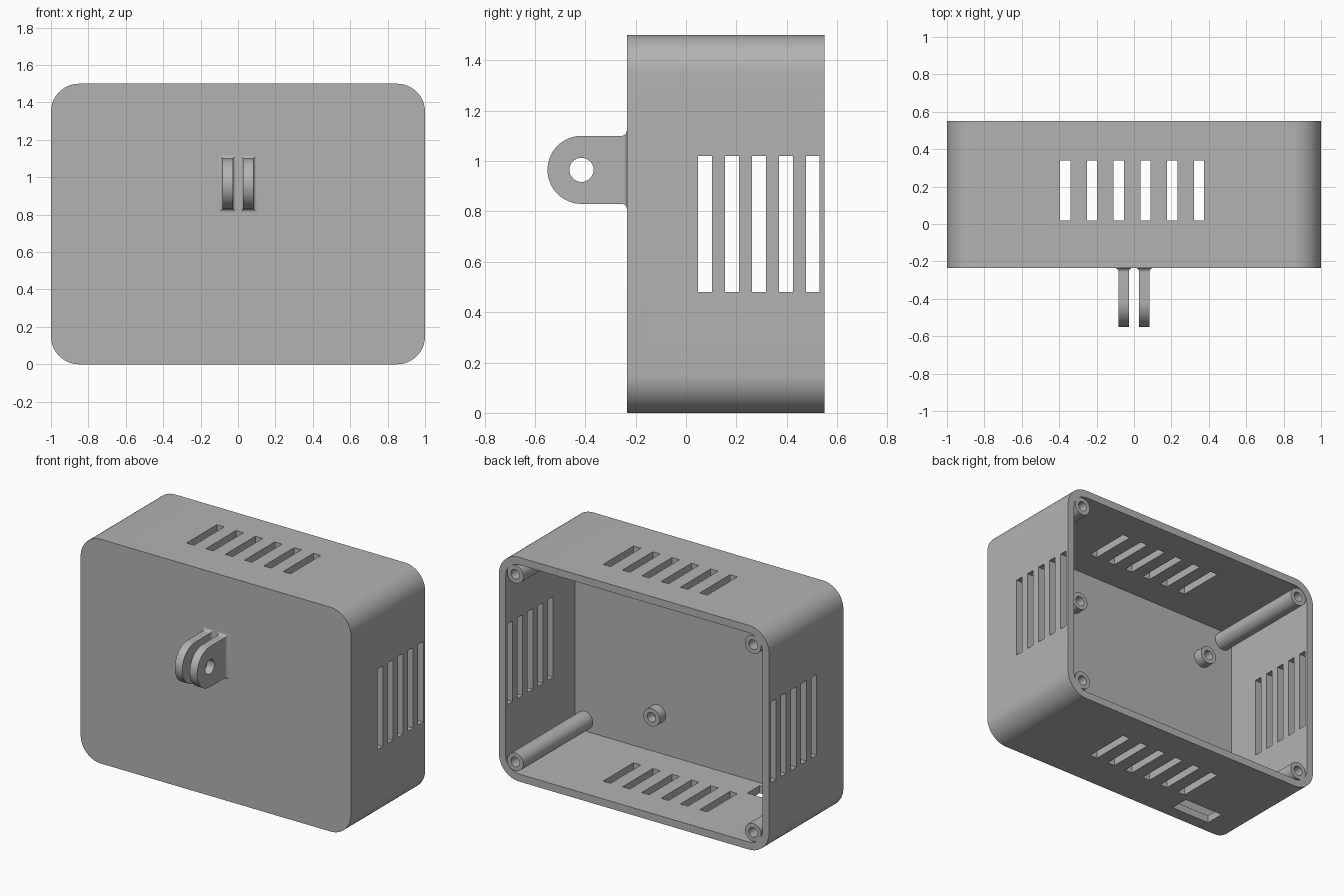
import bpy, bmesh
from math import sin, cos, pi, radians
from mathutils import Vector

if "Cube" in bpy.data.objects:
    bpy.data.objects.remove(bpy.data.objects["Cube"], do_unlink=True)

grey = bpy.data.materials.new("plastic_grey")
grey.use_nodes = True
COLOUR = (0.45, 0.45, 0.45, 1)
grey.diffuse_color = COLOUR
grey.node_tree.nodes["Principled BSDF"].inputs["Base Color"].default_value = COLOUR

FRONT, BACK, WALL = -0.235, 0.55, 0.05
FLOOR = FRONT + WALL
HEIGHT = 1.5


def make(name, bm):
    """Turn a bmesh into a grey object."""
    bmesh.ops.recalc_face_normals(bm, faces=bm.faces)
    mesh = bpy.data.meshes.new(name)
    bm.to_mesh(mesh)
    bm.free()
    mesh.materials.append(grey)
    obj = bpy.data.objects.new(name, mesh)
    bpy.context.collection.objects.link(obj)
    return obj


def loft(bm, rings, caps=True):
    """Skin a list of equal-length point rings."""
    rows = [[bm.verts.new(p) for p in ring] for ring in rings]
    n = len(rows[0])
    for a, b in zip(rows, rows[1:]):
        for i in range(n):
            j = (i + 1) % n
            bm.faces.new((a[i], a[j], b[j], b[i]))
    if caps:
        bm.faces.new(rows[0])
        bm.faces.new(rows[-1])
    return rows


def arc(cx, cz, r, start, end, steps):
    return [(cx + r * cos(radians(start + (end - start) * i / steps)),
             cz + r * sin(radians(start + (end - start) * i / steps)))
            for i in range(steps + 1)]


def rounded_block(name, inset, radius, y0, y1):
    """Rounded rectangle in x and z, extruded along y."""
    w, h = 1 - inset - radius, HEIGHT / 2 - inset - radius
    outline = []
    for k, (sx, sz) in enumerate([(1, 1), (-1, 1), (-1, -1), (1, -1)]):
        outline += arc(sx * w, HEIGHT / 2 + sz * h, radius, 90 * k, 90 * k + 90, 16)
    bm = bmesh.new()
    loft(bm, [[(x, y, z) for x, z in outline] for y in (y0, y1)])
    return make(name, bm)


def boxes(name, extents):
    """Several boxes, each given by its low and high corner."""
    bm = bmesh.new()
    for lo, hi in extents:
        (x0, y0, z0), (x1, y1, z1) = lo, hi
        loft(bm, [[(x0, y0, z), (x1, y0, z), (x1, y1, z), (x0, y1, z)] for z in (z0, z1)])
    return make(name, bm)


def cut(obj, cutter):
    cutter.hide_render = True
    mod = obj.modifiers.new("cut", "BOOLEAN")
    mod.operation, mod.solver, mod.object = "DIFFERENCE", "EXACT", cutter
    bpy.context.view_layer.objects.active = obj
    bpy.ops.object.modifier_apply(modifier=mod.name)
    bpy.data.objects.remove(cutter, do_unlink=True)


def smooth(obj):
    bpy.ops.object.select_all(action="DESELECT")
    obj.select_set(True)
    bpy.context.view_layer.objects.active = obj
    bpy.ops.object.shade_smooth_by_angle(angle=radians(30))


def tube(name, x, z, y0, y1, outer=0.06, inner=0.032):
    """Hollow screw post standing along y."""
    def ring(r, y):
        return [(px, y, pz) for px, pz in arc(x, z, r, 0, 360, 32)[:-1]]
    bm = bmesh.new()
    loft(bm, [ring(outer, y0), ring(outer, y1), ring(inner, y1), ring(inner, y0),
              ring(outer, y0)], caps=False)
    bmesh.ops.remove_doubles(bm, verts=bm.verts, dist=1e-5)
    smooth(make(name, bm))


# Open-backed case
case = rounded_block("case", 0, 0.15, FRONT, BACK)
cut(case, rounded_block("cavity", WALL, 0.10, FLOOR, BACK + 0.1))

# Vent slots through top and bottom, then through both sides
SLOT = 0.055
cut(case, boxes("top_slots", [((x, 0.02, -0.1), (x + SLOT, 0.34, HEIGHT + 0.1))
                              for x in (-0.395 + 0.143 * i for i in range(6))]))
cut(case, boxes("side_slots", [((-1.1, y, 0.48), (1.1, y + SLOT, 1.02))
                               for y in (0.048 + 0.107 * i for i in range(5))]))

# Cable opening in the bottom
cut(case, boxes("cable_opening", [((-0.73, -0.15, -0.1), (-0.44, -0.02, 0.1))]))
smooth(case)

# Corner screw posts and short board standoffs
for side, x in (("left", 0.88), ("right", -0.88)):
    for level, z in (("lower", 0.122), ("upper", HEIGHT - 0.122)):
        tube(f"{level}_{side}_screw_post", x, z, FLOOR - 0.01, BACK - 0.002)
for side, x in (("left", 0.34), ("right", -0.71)):
    for level, z in (("lower", 0.31), ("upper", 1.19)):
        tube(f"{level}_{side}_standoff", x, z, FLOOR - 0.01, FLOOR + 0.065)

# Two mounting lugs on the front, each with a pivot hole and flared foot
LUG_Y, LUG_Z, LUG_R, HALF = -0.415, 0.965, 0.135, 0.0275
for side, x in (("left", 0.055), ("right", -0.055)):
    outline = [(FRONT + 0.01, LUG_Z + LUG_R)] + arc(LUG_Y, LUG_Z, LUG_R, 90, 270, 32) \
        + [(FRONT + 0.01, LUG_Z - LUG_R)]
    bm = bmesh.new()
    loft(bm, [[(px, y, z) for y, z in outline] for px in (x - HALF, x + HALF)])
    lug = make(f"{side}_lug", bm)

    bm = bmesh.new()
    hole = arc(LUG_Y, LUG_Z, 0.048, 0, 360, 32)[:-1]
    loft(bm, [[(px, y, z) for y, z in hole] for px in (x - 0.1, x + 0.1)])
    cut(lug, make("pivot_hole", bm))
    smooth(lug)

    # Concave flare where the lug meets the case
    bm = bmesh.new()
    rings = []
    for i in range(6):
        a = i / 5 * pi / 2
        grow, y = 0.02 * (1 - sin(a)), FRONT - 0.02 * (1 - cos(a))
        w, h = HALF + grow, LUG_R + grow
        rings.append([(x + sx * w, y, LUG_Z + sz * h)
                      for sx, sz in ((-1, -1), (1, -1), (1, 1), (-1, 1))])
    loft(bm, rings)
    smooth(make(f"{side}_lug_foot", bm))
